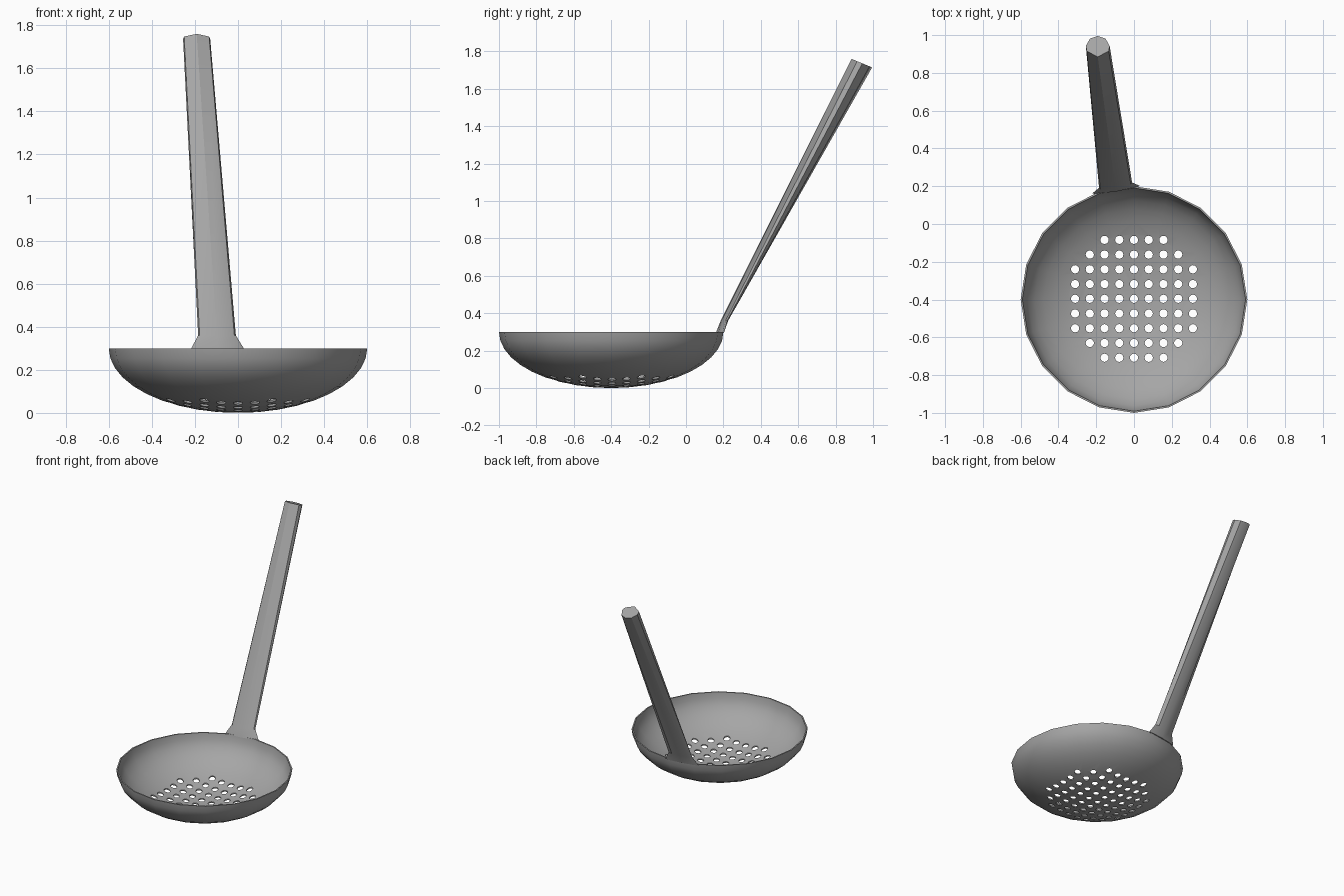
import bpy, bmesh
from math import sin, cos, pi, radians
from mathutils import Vector

old = bpy.data.objects.get("Cube")
if old:
    bpy.data.objects.remove(old, do_unlink=True)

steel = bpy.data.materials.new("brushed steel grey")
steel.use_nodes = True
GREY = (0.38, 0.38, 0.38, 1)
steel.diffuse_color = GREY
steel.node_tree.nodes["Principled BSDF"].inputs["Base Color"].default_value = GREY


def make_object(name, bm):
    bmesh.ops.recalc_face_normals(bm, faces=bm.faces)
    mesh = bpy.data.meshes.new(name)
    bm.to_mesh(mesh)
    bm.free()
    mesh.materials.append(steel)
    ob = bpy.data.objects.new(name, mesh)
    bpy.context.collection.objects.link(ob)
    return ob


def select_only(ob):
    bpy.ops.object.select_all(action='DESELECT')
    ob.select_set(True)
    bpy.context.view_layer.objects.active = ob


def bridge(bm, a, b):
    n = len(a)
    for i in range(n):
        bm.faces.new((a[i], a[(i + 1) % n], b[(i + 1) % n], b[i]))


# Bowl: half ellipsoid shell, outer and inner skins joined by the rim
CENTRE_Y, RADIUS, DEPTH, WALL = -0.4, 0.6, 0.3, 0.009
SIDES, RINGS = 20, 10
bm = bmesh.new()
rims = []
for inset in (0, WALL):
    r, d = RADIUS - inset, DEPTH - inset
    rings = []
    for k in range(RINGS):
        t = k / RINGS * pi / 2
        rings.append([bm.verts.new((r * cos(t) * cos(2 * pi * s / SIDES),
                                    CENTRE_Y + r * cos(t) * sin(2 * pi * s / SIDES),
                                    DEPTH - d * sin(t))) for s in range(SIDES)])
    for a, b in zip(rings, rings[1:]):
        bridge(bm, a, b)
    pole = bm.verts.new((0, CENTRE_Y, DEPTH - d))
    for s in range(SIDES):
        bm.faces.new((rings[-1][s], rings[-1][(s + 1) % SIDES], pole))
    rims.append(rings[0])
bridge(bm, *rims)
bowl = make_object("bowl", bm)

# Drain holes: a rounded grid of cylinders cut through the bowl
PITCH = 0.078
bm = bmesh.new()
for i in range(-4, 5):
    for j in range(-4, 5):
        if i * i + j * j <= 20:
            made = bmesh.ops.create_cone(bm, cap_ends=True, segments=12, radius1=0.022,
                                         radius2=0.022, depth=0.4)
            bmesh.ops.translate(bm, verts=made["verts"],
                                vec=(i * PITCH, CENTRE_Y + 0.004 + j * PITCH, 0))
cutter = make_object("hole_cutter", bm)
cutter.hide_render = True
cut = bowl.modifiers.new("holes", 'BOOLEAN')
cut.operation, cut.solver, cut.object = 'DIFFERENCE', 'EXACT', cutter
select_only(bowl)
bpy.ops.object.modifier_apply(modifier=cut.name)
bpy.data.objects.remove(cutter, do_unlink=True)
bpy.ops.object.shade_smooth_by_angle(angle=radians(35))

# Handle: flat fronted section lofted from a flared foot on the rim to the tip
HALF = [(0, -1), (0.92, -0.45), (1, 0.05), (0.65, 0.75), (0, 1)]
SECTION = HALF + [(-u, v) for u, v in HALF[-2:0:-1]]
# each station: centre, half width, half depth, depth direction, sideways skew
STATIONS = [
    ((-0.095, 0.182, 0.294), 0.125, 0.010, (0, 1, 0), 0.16),
    ((-0.0975, 0.205, 0.36), 0.0875, 0.015, (0, 1, 0), 0.16),
    ((-0.192, 0.94, 1.737), 0.063, 0.06, (0, 0.92, -0.38), 0),
]
bm = bmesh.new()
loops = []
for centre, width, depth, direction, skew in STATIONS:
    side, back = Vector((1, skew, 0)), Vector(direction)
    loops.append([bm.verts.new(Vector(centre) + side * u * width + back * v * depth)
                  for u, v in SECTION])
for a, b in zip(loops, loops[1:]):
    bridge(bm, a, b)
bm.faces.new(loops[0])
bm.faces.new(loops[-1])
handle = make_object("handle", bm)
select_only(handle)
bpy.ops.object.shade_smooth_by_angle(angle=radians(30))
